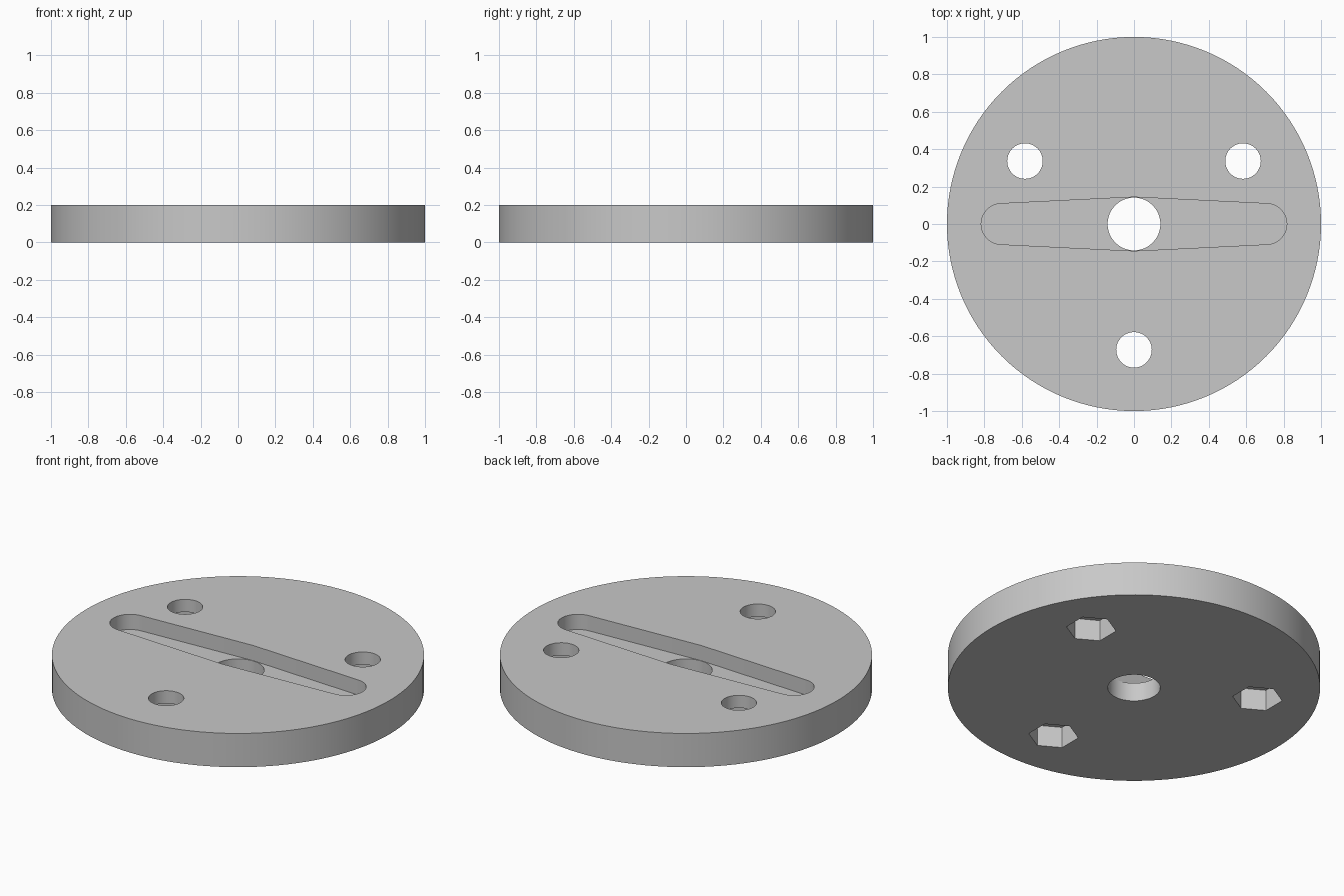
import bpy, bmesh
from math import sin, cos, pi, radians

cube = bpy.data.objects.get("Cube")
if cube:
    bpy.data.objects.remove(cube)

grey = bpy.data.materials.new("light grey")
grey.use_nodes = True
grey.diffuse_color = (0.58, 0.58, 0.58, 1)
grey.node_tree.nodes["Principled BSDF"].inputs["Base Color"].default_value = grey.diffuse_color


def arc(radius, sides, x=0, y=0, start=0.0, sweep=2 * pi):
    """Points round a circle, or along part of it with both ends included."""
    steps = sides if sweep >= 2 * pi else sides - 1
    return [(x + radius * cos(start + sweep * i / steps),
             y + radius * sin(start + sweep * i / steps)) for i in range(sides)]


def prism(name, outline, bottom, top):
    """Straight extrusion of a closed outline."""
    bm = bmesh.new()
    face = bm.faces.new([bm.verts.new((x, y, bottom)) for x, y in outline])
    raised = bmesh.ops.extrude_face_region(bm, geom=[face])["geom"]
    for v in raised:
        if isinstance(v, bmesh.types.BMVert):
            v.co.z = top
    bmesh.ops.recalc_face_normals(bm, faces=bm.faces)
    mesh = bpy.data.meshes.new(name)
    bm.to_mesh(mesh)
    bm.free()
    mesh.materials.append(grey)
    obj = bpy.data.objects.new(name, mesh)
    bpy.context.collection.objects.link(obj)
    return obj


THICK = 0.2
SLOT_FLOOR = 0.11
NUT_DEPTH = 0.125
BOLT_CIRCLE = 0.673

# Round plate
disc = prism("disc", arc(1, 128), 0, THICK)

# Tapered slot with rounded ends, widest at the middle
slot = (arc(0.109, 25, x=0.708, start=-pi / 2, sweep=pi) + [(0, 0.144)]
        + arc(0.109, 25, x=-0.708, start=pi / 2, sweep=pi) + [(0, -0.144)])
cutters = [prism("slot_cutter", slot, SLOT_FLOOR, THICK + 0.1),
           prism("centre_hole_cutter", arc(0.141, 64), -0.1, THICK + 0.1)]

# Three bolt holes with hexagonal nut pockets underneath
for angle in (30, 150, 270):
    x = BOLT_CIRCLE * cos(radians(angle))
    y = BOLT_CIRCLE * sin(radians(angle))
    cutters.append(prism("bolt_hole_cutter", arc(0.095, 48, x, y), -0.1, THICK + 0.1))
    cutters.append(prism("nut_pocket_cutter", arc(0.135, 6, x, y, start=pi / 6), -0.1, NUT_DEPTH))

# Cut everything out, then drop the cutters
bpy.context.view_layer.objects.active = disc
for cutter in cutters:
    cutter.hide_render = True
    mod = disc.modifiers.new("cut", 'BOOLEAN')
    mod.operation = 'DIFFERENCE'
    mod.solver = 'EXACT'
    mod.object = cutter
    bpy.ops.object.modifier_apply(modifier=mod.name)
    bpy.data.objects.remove(cutter)

# Smooth the round walls, keep the rims crisp
bpy.ops.object.select_all(action='DESELECT')
disc.select_set(True)
bpy.ops.object.shade_smooth_by_angle(angle=radians(20))
